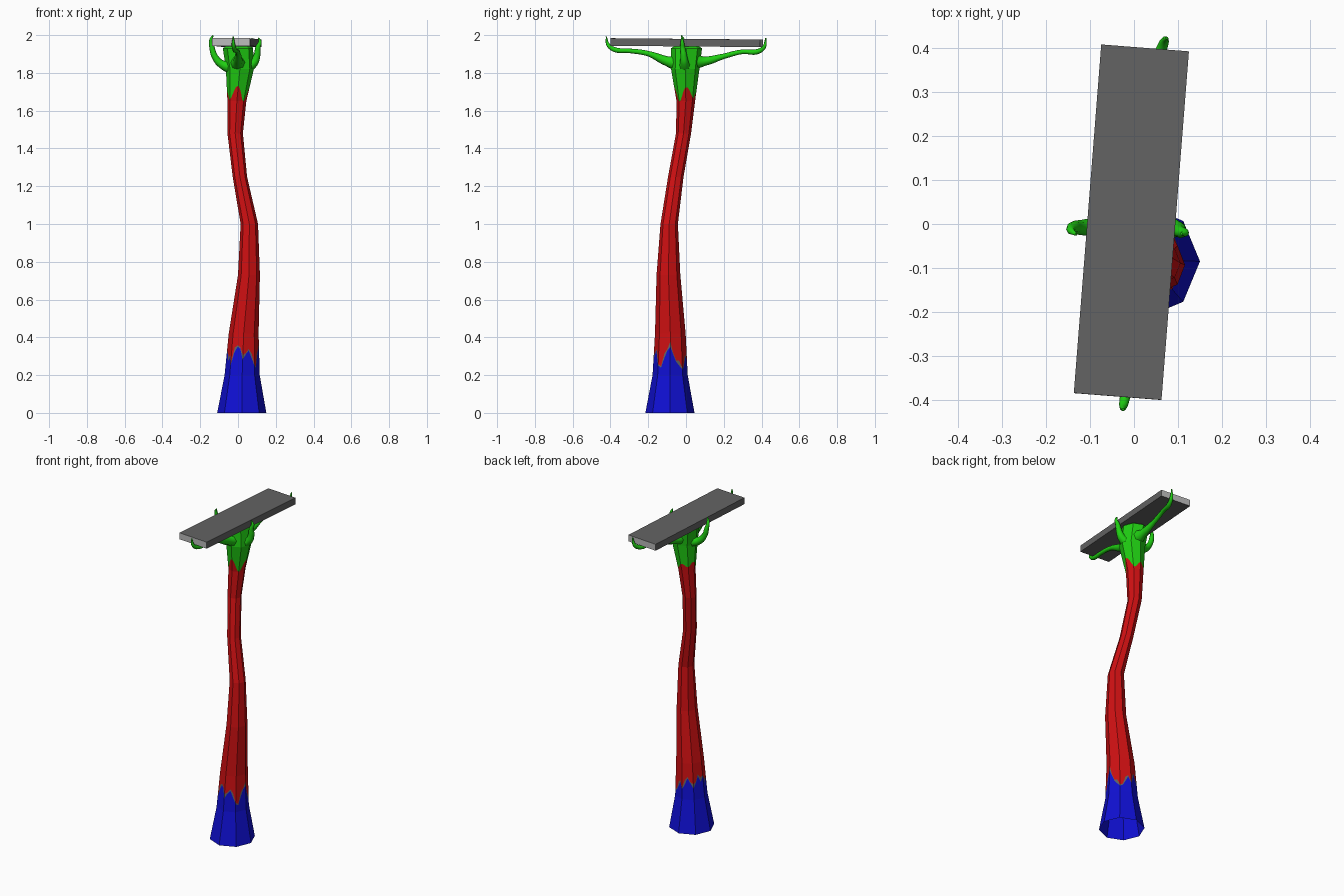
import bpy, bmesh, math
from mathutils import Vector

if "Cube" in bpy.data.objects:
    bpy.data.objects.remove(bpy.data.objects["Cube"])


def material(name, rgb):
    m = bpy.data.materials.new(name)
    m.diffuse_color = (*rgb, 1)
    m.use_nodes = True
    m.node_tree.nodes["Principled BSDF"].inputs["Base Color"].default_value = m.diffuse_color
    return m


blue = material("blue", (0.005, 0.005, 0.66))
red = material("red", (0.62, 0.005, 0.006))
green = material("green", (0.014, 0.62, 0.006))
grey = material("dark_grey", (0.125, 0.125, 0.125))
pale = material("light_grey", (0.5, 0.5, 0.5))

# Bent octagonal trunk: z, centre x, centre y, radius x, radius y
RINGS = [(0, .02, -.085, .13, .13), (.2, .022, -.084, .093, .093),
         (.42, .03, -.083, .079, .081), (.73, .058, -.093, .058, .063),
         (1.0, .06, -.089, .046, .046), (1.25, .01, -.054, .038, .041),
         (1.48, -.015, -.013, .041, .04), (1.65, -.006, -.001, .05, .049),
         (1.82, .01, -.004, .074, .075), (1.93, 0, .003, .08, .082),
         (1.945, 0, .003, .06, .06)]
SUB = 4                       # columns on each flat side
COLS = 8 * SUB


def trunk_point(j, z):
    """Point on the flat-sided trunk at column j and height z."""
    for a, b in zip(RINGS, RINGS[1:]):
        if z <= b[0]:
            break
    t = (z - a[0]) / (b[0] - a[0])
    _, cx, cy, rx, ry = [p + (q - p) * t for p, q in zip(a, b)]
    i, f = j // SUB, (j % SUB) / SUB
    a0, a1 = i * math.pi / 4, (i + 1) * math.pi / 4
    ux = math.cos(a0) * (1 - f) + math.cos(a1) * f
    uy = math.sin(a0) * (1 - f) + math.sin(a1) * f
    return Vector((cx + rx * ux, cy + ry * uy, z))


# Jagged colour borders
low_edge = [.35, .31, .27, .25, .23, .24, .27, .30, .26, .29, .33, .30, .27, .30, .34, .30,
            .33, .31, .27, .30, .25, .32, .35, .34, .28, .31, .33, .29, .25, .24, .29, .33]
grey_edge = [z + .008 + .018 * (j % 3 == 0) for j, z in enumerate(low_edge)]
high_edge = [1.69 + .025 * math.cos(j * math.pi / 4) + .018 * math.sin(j * .59 + .5)
             for j in range(COLS)]


def level(z):
    return [z] * COLS


# Rows from bottom to top, each with the material slot of the band above it
rows = [(level(0), 0), (level(.2), 0), (low_edge, 3), (grey_edge, 1)]
rows += [(level(r[0]), 1) for r in RINGS[2:8]]
rows += [(high_edge, 2)] + [(level(r[0]), 2) for r in RINGS[8:]]

bm = bmesh.new()
verts = [[bm.verts.new(trunk_point(j, zs[j])) for j in range(COLS)] for zs, _ in rows]
for k in range(len(rows) - 1):
    for j in range(COLS):
        n = (j + 1) % COLS
        f = bm.faces.new((verts[k][j], verts[k][n], verts[k + 1][n], verts[k + 1][j]))
        f.material_index = rows[k][1]
bm.faces.new(verts[-1]).material_index = 2
mesh = bpy.data.meshes.new("trunk")
bm.to_mesh(mesh)
bm.free()
for m in (blue, red, green, grey):
    mesh.materials.append(m)
bpy.context.collection.objects.link(bpy.data.objects.new("trunk", mesh))


# Curling tendrils that hold the board
def tendril(name, pts):
    cu = bpy.data.curves.new(name, 'CURVE')
    cu.dimensions = '3D'
    cu.bevel_depth = 1
    cu.bevel_resolution = 2
    cu.resolution_u = 5
    cu.use_fill_caps = True
    sp = cu.splines.new('BEZIER')
    sp.bezier_points.add(len(pts) - 1)
    for p, (x, y, z, r) in zip(sp.bezier_points, pts):
        p.co = (x, y, z)
        p.radius = r
        p.handle_left_type = p.handle_right_type = 'AUTO'
    ob = bpy.data.objects.new(name, cu)
    bpy.context.collection.objects.link(ob)
    bpy.ops.object.select_all(action='DESELECT')
    ob.select_set(True)
    bpy.context.view_layer.objects.active = ob
    bpy.ops.object.convert(target='MESH')
    ob = bpy.context.object
    ob.data.materials.clear()
    ob.data.materials.append(green)
    bpy.ops.object.shade_smooth()


tendril("back_tendril", [(.01, .04, 1.86, .045), (.015, .10, 1.862, .024), (.02, .2, 1.888, .014),
                         (.035, .3, 1.912, .012), (.055, .375, 1.912, .014),
                         (.068, .412, 1.935, .011), (.075, .423, 1.985, .003)])
tendril("front_tendril", [(0, -.04, 1.85, .045), (0, -.10, 1.862, .026), (0, -.2, 1.902, .014),
                          (-.008, -.3, 1.917, .012), (-.018, -.38, 1.924, .013),
                          (-.024, -.412, 1.948, .010), (-.025, -.422, 1.992, .003)])
tendril("left_tendril", [(-.03, -.005, 1.83, .04), (-.085, -.007, 1.845, .022),
                         (-.122, -.008, 1.885, .017), (-.138, -.008, 1.935, .014),
                         (-.143, -.015, 1.975, .009), (-.132, -.024, 1.998, .003)])
tendril("right_tendril", [(.03, -.005, 1.83, .045), (.08, -.008, 1.85, .024),
                          (.1, -.012, 1.89, .018), (.106, -.018, 1.935, .014),
                          (.116, -.02, 1.965, .009), (.108, -.022, 1.986, .003)])

# Flat board with paler ends
bpy.ops.mesh.primitive_cube_add(size=1, location=(-.006, .004, 1.96),
                                rotation=(math.radians(-.5), 0, math.radians(-4.5)))
board = bpy.context.object
board.name = "board"
board.scale = (.2, .795, .04)
board.data.materials.append(grey)
board.data.materials.append(pale)
for p in board.data.polygons:
    p.material_index = 1 if abs(p.normal.y) > .5 else 0
